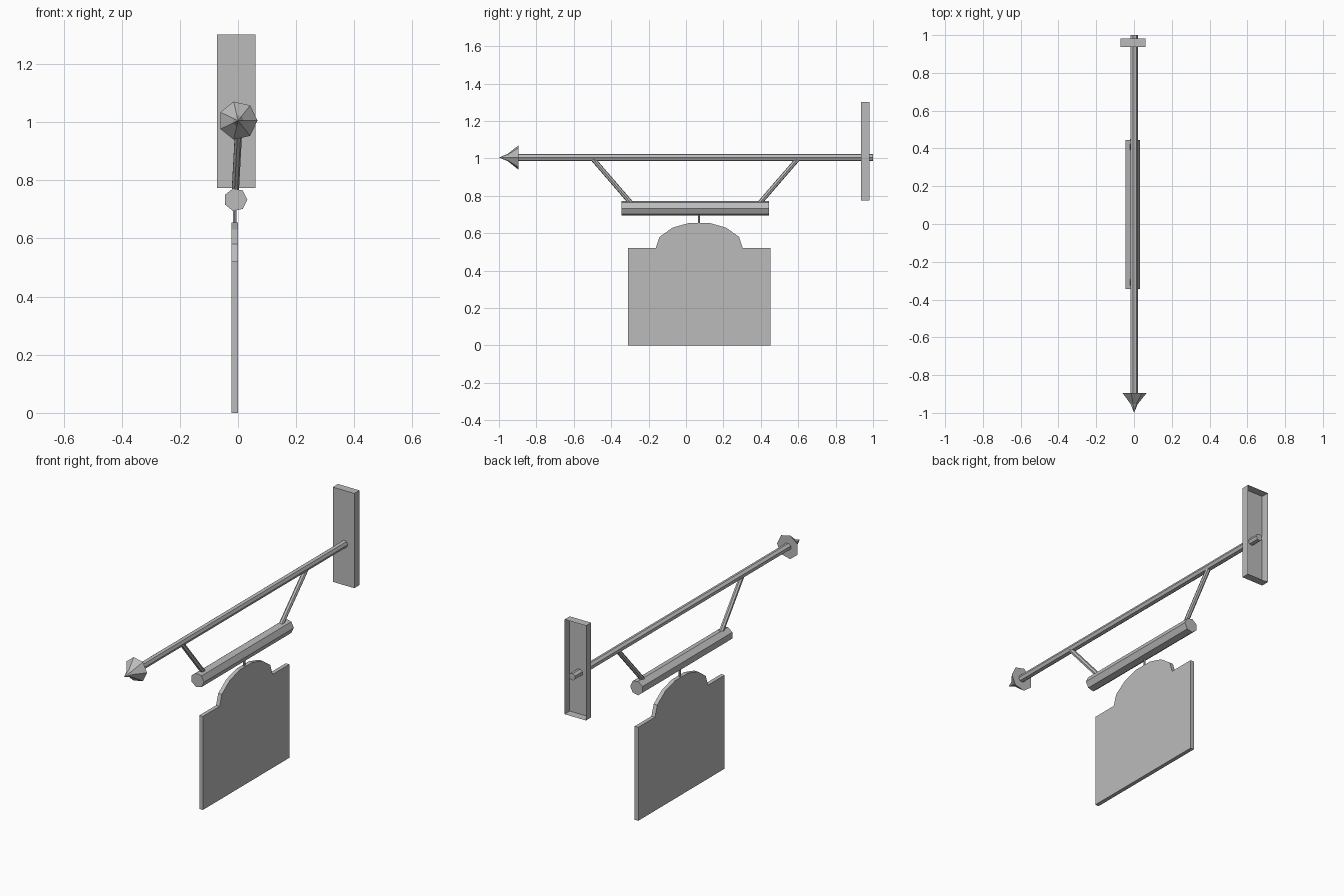
import bpy
import bmesh
import math
from mathutils import Vector

cube = bpy.data.objects.get("Cube")
if cube:
    bpy.data.objects.remove(cube, do_unlink=True)

GREY = (0.5, 0.5, 0.5, 1.0)
metal = bpy.data.materials.new("plain_grey")
metal.use_nodes = True
metal.diffuse_color = GREY
metal.node_tree.nodes["Principled BSDF"].inputs["Base Color"].default_value = GREY


def finish(name, bm):
    bmesh.ops.recalc_face_normals(bm, faces=bm.faces[:])
    mesh = bpy.data.meshes.new(name)
    bm.to_mesh(mesh)
    bm.free()
    mesh.materials.append(metal)
    obj = bpy.data.objects.new(name, mesh)
    bpy.context.collection.objects.link(obj)
    return obj


def turned(name, start, end, profile, sides=7):
    """Rings of (fraction along the axis, radius) swept between two points."""
    start, end = Vector(start), Vector(end)
    axis = end - start
    side = Vector((1, 0, 0))
    if abs(axis.normalized().x) < 0.99:
        side = (side - axis * (side.dot(axis) / axis.length_squared)).normalized()
    up = side.cross(axis).normalized()
    bm = bmesh.new()
    rings = []
    for t, r in profile:
        ring = []
        for i in range(sides):
            a = math.tau * i / sides
            ring.append(bm.verts.new(start + axis * t + (side * math.cos(a) + up * math.sin(a)) * r))
        rings.append(ring)
    for a, b in zip(rings, rings[1:]):
        for i in range(sides):
            j = (i + 1) % sides
            bm.faces.new((a[i], a[j], b[j], b[i]))
    bm.faces.new(rings[0])
    bm.faces.new(rings[-1])
    bmesh.ops.remove_doubles(bm, verts=bm.verts[:], dist=0.0003)
    return finish(name, bm)


def tube(name, start, end, radius, sides=7):
    return turned(name, start, end, [(0, radius), (1, radius)], sides)


ROD_Z = 1.005
BEAM_X, BEAM_Z = -0.008, 0.733

# Long rod with a flared spear tip
tube("main_rod", (0, -0.94, ROD_Z), (0, 1.0, ROD_Z), 0.02)
turned("spear_tip", (0, -1.0, ROD_Z), (0, -0.895, ROD_Z),
       [(0, 0.0), (0.45, 0.02), (1, 0.067)])

# Hanging beam, its two slanted struts and the short hanger
tube("hanging_beam", (BEAM_X, -0.345, BEAM_Z), (BEAM_X, 0.445, BEAM_Z), 0.04)
for name, top_y, low_y in (("front_strut", -0.5, -0.29), ("back_strut", 0.6, 0.39)):
    tube(name, (0.003, top_y, 1.0), (-0.01, low_y, 0.757), 0.013)
tube("sign_hanger", (-0.011, 0.07, 0.64), (-0.011, 0.07, 0.71), 0.006)

# Sign board with an arched top
half = [(0.38, 0), (0.38, 0.52), (0.233, 0.52), (0.213, 0.58), (0.143, 0.63), (0.055, 0.655)]
outline = half + [(-y, z) for y, z in reversed(half)]
bm = bmesh.new()
face = bm.faces.new([bm.verts.new((-0.022, 0.071 + y, z)) for y, z in outline])
extruded = bmesh.ops.extrude_face_region(bm, geom=[face], use_keep_orig=True)
bmesh.ops.translate(bm, vec=(0.022, 0, 0),
                    verts=[g for g in extruded["geom"] if isinstance(g, bmesh.types.BMVert)])
finish("sign_board", bm)

# Wall plate, a shallow tray open at the back
bm = bmesh.new()
bmesh.ops.create_cube(bm, size=1)
back = max(bm.faces, key=lambda f: f.calc_center_median().y)
bmesh.ops.delete(bm, geom=[back], context="FACES_ONLY")
bmesh.ops.scale(bm, vec=(0.132, 0.045, 0.527), verts=bm.verts[:])
bmesh.ops.translate(bm, vec=(-0.006, 0.959, 1.0375), verts=bm.verts[:])
finish("wall_plate", bm)
